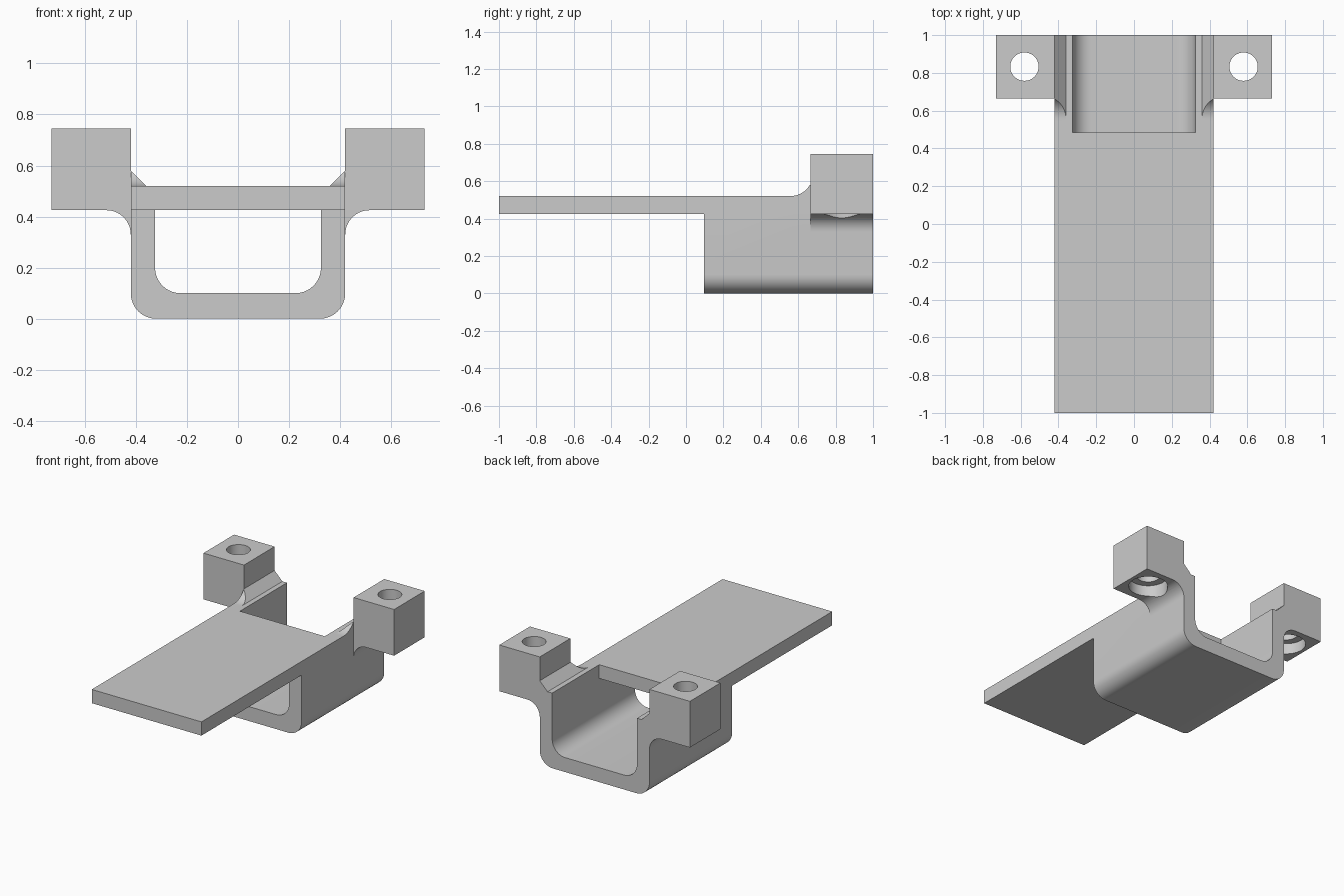
import bpy
import bmesh
from math import cos, sin, radians

cube = bpy.data.objects.get("Cube")
if cube:
    bpy.data.objects.remove(cube, do_unlink=True)

grey = bpy.data.materials.new("plain_grey")
grey.use_nodes = True
colour = (0.6, 0.6, 0.6, 1)
grey.diffuse_color = colour
grey.node_tree.nodes["Principled BSDF"].inputs["Base Color"].default_value = colour


def arc(cx, cy, r, start, end, steps=10):
    angles = [radians(start + (end - start) * i / steps) for i in range(steps + 1)]
    return [(cx + r * cos(a), cy + r * sin(a)) for a in angles]


def mirrored(points):
    """Close a right-half profile with its left half."""
    return points + [(-x, z) for x, z in reversed(points)]


def prism(name, points, low, high, axis="Y"):
    """Extrude a profile (x, z) along Y, or (y, z) along X."""
    def place(p, d):
        return (p[0], d, p[1]) if axis == "Y" else (d, p[0], p[1])
    bm = bmesh.new()
    face = bm.faces.new([bm.verts.new(place(p, low)) for p in points])
    grown = bmesh.ops.extrude_face_region(bm, geom=[face])["geom"]
    shift = (0, high - low, 0) if axis == "Y" else (high - low, 0, 0)
    bmesh.ops.translate(bm, vec=shift, verts=[v for v in grown if isinstance(v, bmesh.types.BMVert)])
    bmesh.ops.recalc_face_normals(bm, faces=bm.faces)
    return finish(name, bm)


def cylinder(name, x, y, r, low, high):
    bm = bmesh.new()
    bmesh.ops.create_cone(bm, cap_ends=True, segments=48, radius1=r, radius2=r, depth=high - low)
    bmesh.ops.translate(bm, vec=(x, y, (low + high) / 2), verts=bm.verts)
    return finish(name, bm)


def finish(name, bm):
    mesh = bpy.data.meshes.new(name)
    bm.to_mesh(mesh)
    bm.free()
    mesh.materials.append(grey)
    obj = bpy.data.objects.new(name, mesh)
    bpy.context.collection.objects.link(obj)
    return obj


def combine(target, tool, operation):
    """Apply a boolean and remove the tool."""
    mod = target.modifiers.new("boolean", "BOOLEAN")
    mod.operation = operation
    mod.solver = "EXACT"
    mod.object = tool
    bpy.context.view_layer.update()
    result = bpy.data.meshes.new_from_object(
        target.evaluated_get(bpy.context.evaluated_depsgraph_get()))
    target.modifiers.clear()
    target.data = result
    bpy.data.objects.remove(tool, do_unlink=True)


HALF, INNER, TOP, UNDER = 0.42, 0.325, 0.52, 0.425
LUG_FRONT, HOLE_X, HOLE_Y = 0.665, 0.58, 0.833

# Rounded channel: solid block, then hollowed below the plate and open at the back
bracket = prism("bracket", mirrored([(HALF, TOP)] + arc(HALF - 0.1, 0.1, 0.1, 0, -90)), 0.095, 1)
hollow = arc(INNER - 0.1, 0.2, 0.1, 0, -90)
combine(bracket, prism("hollow", mirrored([(INNER, UNDER)] + hollow), 0, 1.1), "DIFFERENCE")
combine(bracket, prism("opening", mirrored([(INNER, 0.7), (INNER, 0.3)]), 0.485, 1.1), "DIFFERENCE")

# Long flat plate
combine(bracket, prism("plate", mirrored([(HALF, TOP), (HALF, UNDER)]), -1, 0.3), "UNION")

for side in (1, -1):
    # Mounting lug with chamfer above and fillet below
    lug = [(0.36, 0.33), (0.36, TOP), (HALF, 0.58), (HALF, 0.745), (0.73, 0.745), (0.73, UNDER)]
    lug += arc(0.515, 0.33, 0.095, 90, 180)
    combine(bracket, prism("lug", [(side * x, z) for x, z in lug], LUG_FRONT, 1), "UNION")

    # Small curved gusset running into the lug chamfer
    wedge = [(0.36, 0.47), (0.36, TOP), (HALF, 0.58), (HALF, 0.47)]
    gusset = prism("gusset", [(side * x, z) for x, z in wedge], 0.5, 0.7)
    sweep = [(0.75, 0.4), (0.53, 0.4), (0.53, TOP)] + arc(0.557, 0.642, 0.122, -90, -28)
    sweep += [(LUG_FRONT, 0.62), (0.75, 0.62)]
    combine(gusset, prism("sweep", sweep, -1, 1, "X"), "INTERSECT")
    combine(bracket, gusset, "UNION")

    # Bolt hole and counterbore
    combine(bracket, cylinder("hole", side * HOLE_X, HOLE_Y, 0.075, 0.2, 0.9), "DIFFERENCE")
    combine(bracket, cylinder("counterbore", side * HOLE_X, HOLE_Y, 0.125, 0.3, 0.5), "DIFFERENCE")

# Smooth the rounded surfaces only
bpy.ops.object.select_all(action="DESELECT")
bracket.select_set(True)
bpy.context.view_layer.objects.active = bracket
bpy.ops.object.shade_smooth_by_angle(angle=radians(25))
